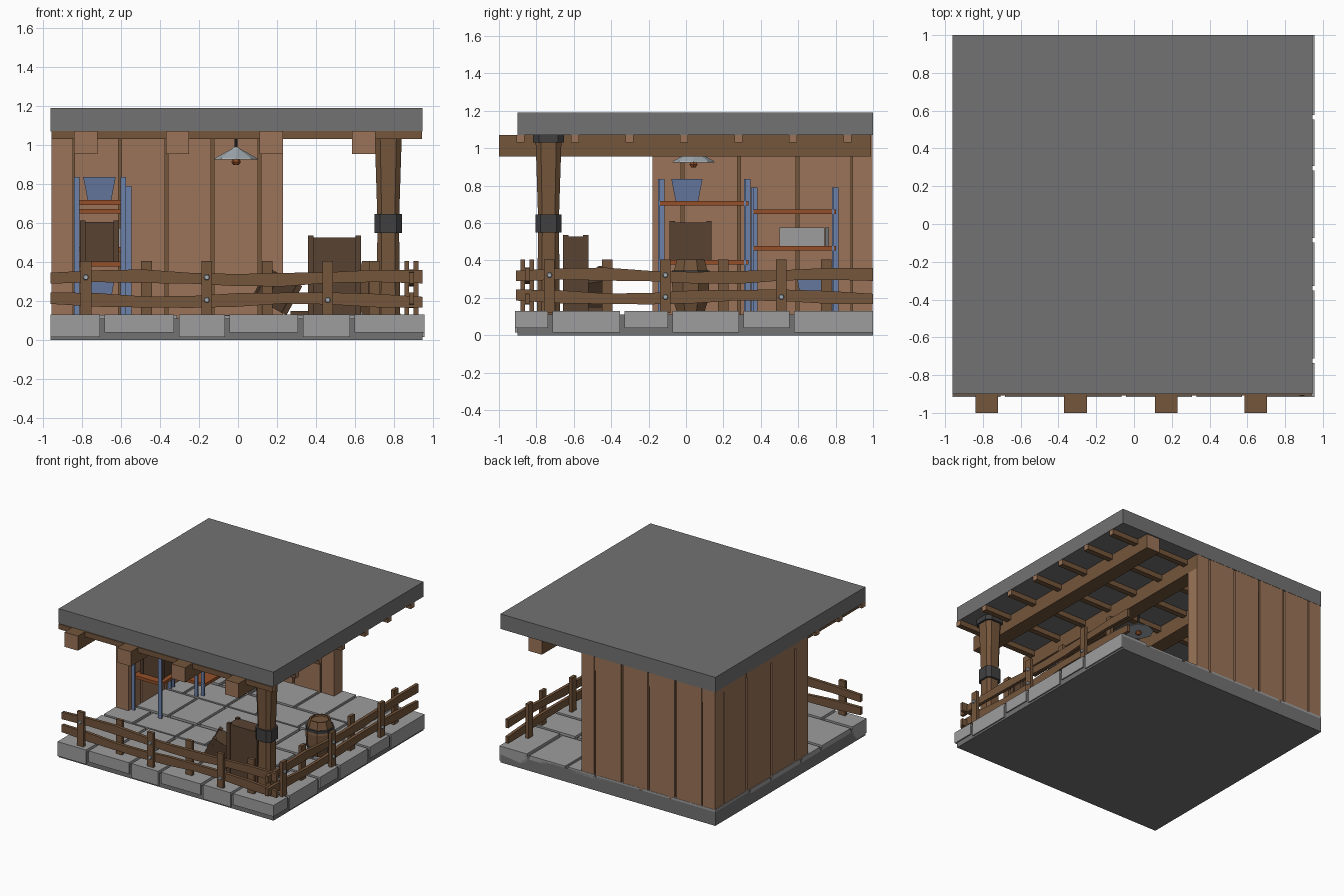
import bpy, bmesh, math, random
from mathutils import Matrix, Vector

if "Cube" in bpy.data.objects:
    bpy.data.objects.remove(bpy.data.objects["Cube"])
random.seed(4)

def mat(name, r, g, b):
    m = bpy.data.materials.new(name)
    m.diffuse_color = (r, g, b, 1)
    m.use_nodes = True
    m.node_tree.nodes["Principled BSDF"].inputs["Base Color"].default_value = m.diffuse_color
    return m

LIGHT = mat("light_wood", .33, .175, .098)
WOOD = mat("brown_wood", .175, .092, .044)
DARK = mat("dark_wood", .098, .055, .031)
SLATE = mat("dark_grey", .17, .17, .17)
STONE = mat("light_stone", .34, .34, .34)
IRON = mat("iron", .05, .05, .053)
BLUE = mat("blue_metal", .15, .22, .40)
ORANGE = mat("orange_board", .30, .08, .022)
STEEL = mat("pale_steel", .38, .43, .46)

def finish(name, bm, mats, M=None):
    if M is not None:
        bm.transform(M)
    bmesh.ops.recalc_face_normals(bm, faces=bm.faces)
    me = bpy.data.meshes.new(name)
    bm.to_mesh(me)
    bm.free()
    for m in mats:
        me.materials.append(m)
    ob = bpy.data.objects.new(name, me)
    bpy.context.collection.objects.link(ob)
    return ob

def add_box(bm, x0, x1, y0, y1, z0, z1):
    M = Matrix.Translation(((x0+x1)/2, (y0+y1)/2, (z0+z1)/2)) @ Matrix.Diagonal((x1-x0, y1-y0, z1-z0, 1))
    return bmesh.ops.create_cube(bm, size=1, matrix=M)["verts"]

def box(name, m, *b, M=None):
    bm = bmesh.new()
    add_box(bm, *b)
    return finish(name, bm, [m], M)

def end_grain(ob, axis):
    # lighter wood on the sawn ends of a beam
    ob.data.materials.append(LIGHT)
    for p in ob.data.polygons:
        p.material_index = int(abs(p.normal[axis]) > .9)

def add_loft(bm, sections, n, cx=0, cy=0, rot=0, square=False):
    # stack of rings (z, radius), capped; square = chamfered square outline
    rings = []
    for z, r in sections:
        if square:
            c = r * .6
            pts = [(r, -c), (r, c), (c, r), (-c, r), (-r, c), (-r, -c), (-c, -r), (c, -r)]
        else:
            pts = [(r*math.cos(rot+2*math.pi*i/n), r*math.sin(rot+2*math.pi*i/n)) for i in range(n)]
        rings.append([bm.verts.new((cx+x, cy+y, z)) for x, y in pts])
    for a, b in zip(rings, rings[1:]):
        for i in range(len(a)):
            j = (i+1) % len(a)
            bm.faces.new((a[i], a[j], b[j], b[i]))
    bm.faces.new(rings[0])
    bm.faces.new(rings[-1])

def loft(name, m, sections, n=8, cx=0, cy=0, rot=0, square=False, M=None):
    bm = bmesh.new()
    add_loft(bm, sections, n, cx, cy, rot, square)
    return finish(name, bm, [m], M)

# base slab and flagstones
box("base_slab", SLATE, -.96, .945, -.9, 1, 0, .11)
bm = bmesh.new()
ys = [-.915, -.725, -.34, -.085, .295, .565, 1]
for r in range(6):
    xs = [-.96, -.695, -.315, -.055, .32, .585, .955] if r % 2 == 0 else [-.96, -.56, -.3, .1, .36, .7, .955]
    for c in range(6):
        edge = r == 0 or c == 5
        z0 = (.015 if (r + c) % 2 == 0 else .04) if edge else .09
        g = .012
        vs = add_box(bm, xs[c] + (g if c else 0), xs[c+1] - (g if c < 5 else 0),
                     ys[r] + (g if r else 0), ys[r+1] - (g if r < 5 else 0),
                     z0, .13 - (0 if edge else random.uniform(0, .008)))
finish("flagstones", bm, [STONE])

# roof slab, beams and battens
box("roof_slab", SLATE, -.96, .945, -.9, 1, 1.07, 1.19)
for x in (-.78, -.31, .17, .645):
    end_grain(box("roof_beam", WOOD, x-.06, x+.06, -1, .99, .955, 1.072), 1)
for i in range(7):
    y = -.885 + i*.2915
    end_grain(box("roof_batten", WOOD, -.955, .943, y-.022, y+.022, 1.03, 1.072), 0)

# plank walls: boards with recessed seams
def wall(name, cuts, along_x):
    bm = bmesh.new()
    lo, hi = ((.89, .998) if along_x else (-.955, -.845))
    def piece(a, b, l, h):
        add_box(bm, *((a, b, l, h) if along_x else (l, h, a, b)), .1, 1.071)
    for a, b in zip(cuts, cuts[1:]):
        piece(a + .008, b - .008, lo, hi)
    finish(name, bm, [LIGHT])
    bm = bmesh.new()
    piece(cuts[0] + .01, cuts[-1] - .012, lo + .015, hi - .015)
    finish(name + "_core", bm, [WOOD])
wall("back_wall", [-.963, -.845, -.605, -.367, -.13, .11, .238], True)
wall("left_wall", [-.188, -.02, .284, .595, .89, 1.006], False)

# corner column with iron bands
P = dict(cx=.77, cy=-.735, square=True)
loft("column", WOOD, [(.1, .062), (.6, .055), (1.071, .07)], **P)
loft("column_band", IRON, [(.55, .07), (.645, .07)], **P)
loft("column_cap", IRON, [(1.03, .084), (1.0715, .084)], **P)

# fences: built along local x facing -y
def fence(name, M, length):
    for zc, phase in ((.318, 0), (.205, 2)):
        bm = bmesh.new()
        rings = []
        n = 9
        for i in range(n):
            x = -.96 + length*i/(n-1)
            z = zc + .011*math.cos(x*4.6 + phase + 2.8)
            h = .031 + .004*math.sin(x*9 + phase)
            rings.append([bm.verts.new((x, y, z+s)) for y, s in
                          ((-.862, -h), (-.837, -h), (-.837, h), (-.862, h))])
        for a, b in zip(rings, rings[1:]):
            for k in range(4):
                bm.faces.new((a[k], a[(k+1) % 4], b[(k+1) % 4], b[k]))
        bm.faces.new(rings[0])
        bm.faces.new(rings[-1])
        finish(name + "_rail", bm, [WOOD], M)
    for i, x in enumerate((-.78, -.47, -.16, .15, .46, .70)):
        y = -.885 if i % 2 == 0 else -.837
        box(name + "_post", WOOD, x-.028, x+.028, y, y+.025, .12, .405, M=M)
    for x, z in ((-.78, .322), (-.16, .322), (-.16, .205), (.46, .205)):
        B = M @ Matrix.Translation((x, -.883, z)) @ Matrix.Rotation(math.pi/2, 4, 'X')
        loft(name + "_bolt", STEEL, [(0, .016), (.012, .012)], 6, M=B)
fence("front_fence", Matrix(), 1.905)
# quarter turn so the fence follows the right side
fence("right_fence", Matrix.Translation((.04, .05, 0)) @ Matrix.Rotation(math.pi/2, 4, 'Z'), 1.91)

# hanging lamp
loft("lamp_cord", IRON, [(.97, .007), (1.071, .007)], 6, -.01, .04)
loft("lamp_shade", STEEL, [(.925, .112), (.932, .108), (.98, .022), (.99, .012)], 8, -.01, .04)
loft("lamp_bulb", ORANGE, [(.897, .014), (.912, .024), (.926, .02)], 6, -.01, .04)

# shelf racks on the left wall
def rack(y0, y1, x1, top, boards):
    bm = bmesh.new()
    for x in (-.84, x1 - .028):
        for y in (y0, y1 - .035):
            add_box(bm, x, x+.028, y, y+.012, .12, top)
            add_box(bm, x, x+.012, y, y+.035, .12, top)
    finish("rack_uprights", bm, [BLUE])
    for z in boards:
        box("rack_board", ORANGE, -.835, x1-.005, y0+.012, y1-.012, z-.012, z+.012)
rack(-.15, .345, -.575, .835, (.705, .39))
rack(.348, .815, -.545, .79, (.66, .465, .2))

# buckets and boxes on the racks
q = math.pi/4
for cy, z, h in ((.005, .717, .118), (.67, .213, .135)):
    loft("bucket", BLUE, [(z, .085), (z+h, .118), (z+h, .108), (z+.02, .078)], 4, -.71, cy, q)
box("storage_tin", STONE, -.8, -.6, .5, .74, .477, .575)
box("tin_lid", SLATE, -.8, -.6, .742, .765, .477, .575)

# plank crate: body plus frame boards, on a local floor
def crate(name, sx, sy, sz, M):
    bm = bmesh.new()
    e = .008
    add_box(bm, -sx/2+e, sx/2-e, -sy/2+e, sy/2-e, 0, sz-e)
    t = .028
    for x in (-sx/2, sx/2 - t):
        for y in (-sy/2, sy/2 - t):
            add_box(bm, x, x+t, y, y+t, 0, sz)
    finish(name, bm, [DARK], M)
T = Matrix.Translation
crate("shelf_crate", .2, .225, .21, T((-.71, .025, .402)))
crate("tall_crate", .27, .135, .41, T((.495, -.59, .125)))
crate("tipped_crate", .16, .16, .17, T((.16, -.5, .175)) @ Matrix.Rotation(.5, 4, 'Y') @ Matrix.Rotation(.3, 4, 'Z'))
box("loose_plank", DARK, .27, .36, -.62, -.42, .125, .15)

# barrel with hoops
B = dict(n=8, cx=.71, cy=.025, rot=math.pi/8)
loft("barrel", WOOD, [(.12, .078), (.2, .105), (.31, .108), (.405, .08), (.405, .068), (.393, .066)], **B)
for z, r in ((.19, .106), (.325, .109)):
    loft("barrel_hoop", IRON, [(z, r), (z+.022, r)], **B)
